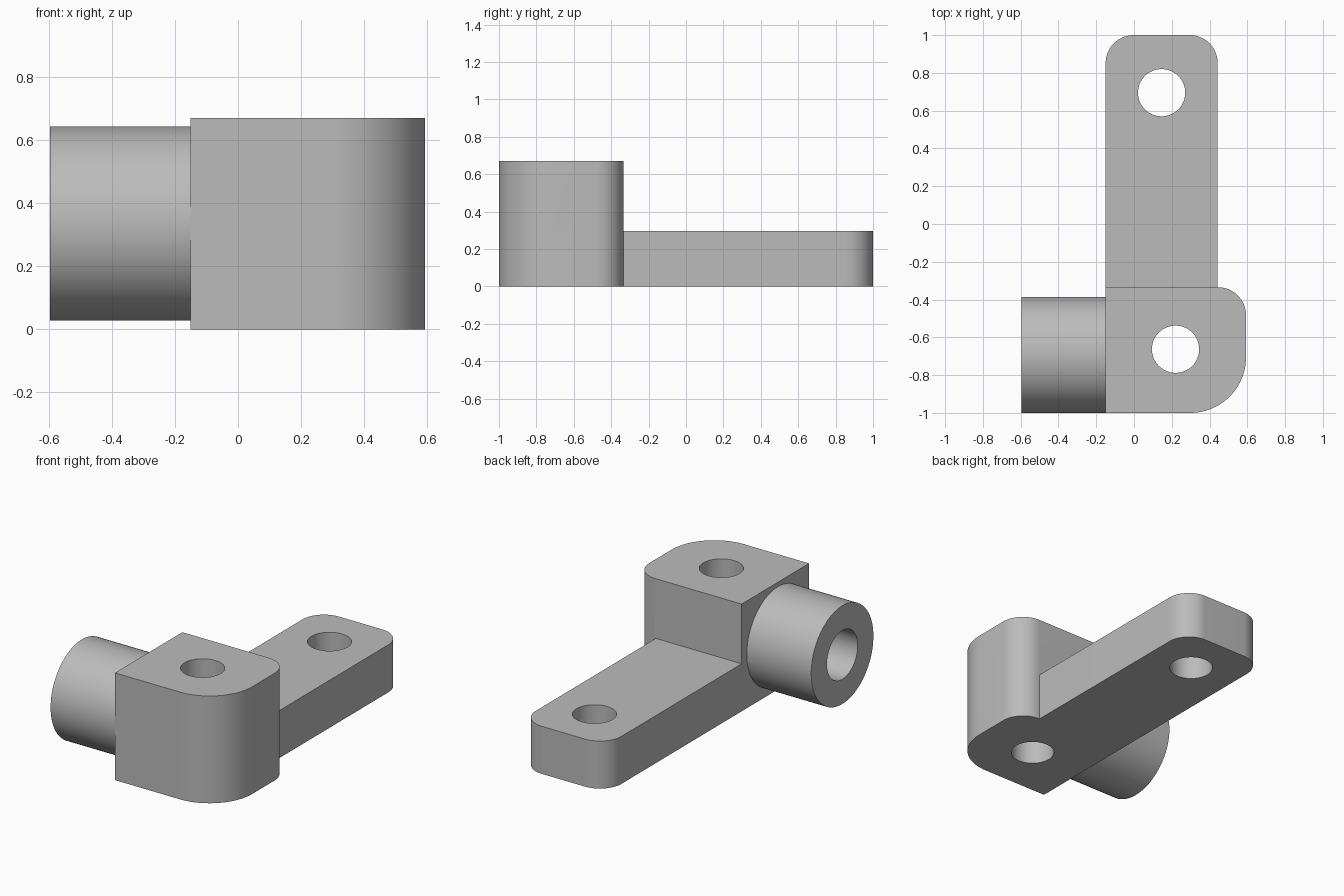
import bpy, bmesh
from math import pi, cos, sin, radians
from mathutils import Matrix

cube = bpy.data.objects.get("Cube")
if cube:
    bpy.data.objects.remove(cube, do_unlink=True)

GREY = (0.5, 0.5, 0.5, 1)
metal = bpy.data.materials.new("plain grey")
metal.use_nodes = True
metal.diffuse_color = GREY
metal.node_tree.nodes["Principled BSDF"].inputs["Base Color"].default_value = GREY

HEIGHT = 0.67
AXIS_Y, AXIS_Z = -0.693, HEIGHT / 2


def add_object(name, bm):
    bmesh.ops.recalc_face_normals(bm, faces=bm.faces)
    mesh = bpy.data.meshes.new(name)
    bm.to_mesh(mesh)
    bm.free()
    mesh.materials.append(metal)
    obj = bpy.data.objects.new(name, mesh)
    bpy.context.collection.objects.link(obj)
    return obj


def rounded_slab(name, corners, height, steps=20):
    """Extrude a right-angled outline; corners are (x, y, radius, start angle)."""
    bm = bmesh.new()
    verts = []
    for x, y, r, start in corners:
        if r == 0:
            verts.append(bm.verts.new((x, y, 0)))
            continue
        mid = radians(start + 45)
        cx = x - r * (1 if cos(mid) > 0 else -1)
        cy = y - r * (1 if sin(mid) > 0 else -1)
        for i in range(steps + 1):
            a = radians(start + 90 * i / steps)
            verts.append(bm.verts.new((cx + r * cos(a), cy + r * sin(a), 0)))
    face = bm.faces.new(verts)
    top = bmesh.ops.extrude_face_region(bm, geom=[face])["geom"]
    bmesh.ops.translate(bm, vec=(0, 0, height),
                        verts=[v for v in top if isinstance(v, bmesh.types.BMVert)])
    return add_object(name, bm)


def rod_x(name, x0, x1, r0, r1):
    """Round rod or cone along x on the boss axis."""
    bm = bmesh.new()
    place = Matrix.Translation(((x0 + x1) / 2, AXIS_Y, AXIS_Z)) @ Matrix.Rotation(pi / 2, 4, "Y")
    bmesh.ops.create_cone(bm, cap_ends=True, segments=96, radius1=r0, radius2=r1,
                          depth=x1 - x0, matrix=place)
    return add_object(name, bm)


def rod_z(name, x, y, r):
    bm = bmesh.new()
    bmesh.ops.create_cone(bm, cap_ends=True, segments=64, radius1=r, radius2=r,
                          depth=2, matrix=Matrix.Translation((x, y, 0)))
    return add_object(name, bm)


def combine(target, tool, operation):
    tool.hide_render = True
    mod = target.modifiers.new(tool.name, "BOOLEAN")
    mod.operation, mod.object, mod.solver = operation, tool, "EXACT"
    bpy.context.view_layer.objects.active = target
    bpy.ops.object.modifier_apply(modifier=mod.name)
    bpy.data.objects.remove(tool, do_unlink=True)


# Block with two rounded right-hand corners
bracket = rounded_slab("bracket", [
    (-0.15, -1, 0, 0), (0.593, -1, 0.295, 270),
    (0.593, -0.335, 0.148, 0), (-0.15, -0.335, 0, 0)], HEIGHT)

# Flat arm and round side boss joined to the block
arm = rounded_slab("arm", [
    (-0.15, -0.5, 0, 0), (0.443, -0.5, 0, 0),
    (0.443, 1, 0.148, 0), (-0.15, 1, 0.148, 90)], 0.297)
combine(bracket, arm, "UNION")
combine(bracket, rod_x("boss", -0.595, 0, 0.307, 0.307), "UNION")

# Vertical bolt holes
combine(bracket, rod_z("block_hole", 0.22, -0.663, 0.125), "DIFFERENCE")
combine(bracket, rod_z("arm_hole", 0.146, 0.695, 0.125), "DIFFERENCE")

# Side bore ending in a drill point that just breaks through the far wall
bore = rod_x("bore", -0.7, 0.51, 0.152, 0.152)
combine(bore, rod_x("drill_point", 0.5, 0.6, 0.152, 0.004), "UNION")
combine(bracket, bore, "DIFFERENCE")

# Smooth curved walls, sharp rims
bpy.ops.object.select_all(action="DESELECT")
bracket.select_set(True)
bpy.context.view_layer.objects.active = bracket
bpy.ops.object.shade_smooth_by_angle(angle=radians(30))
